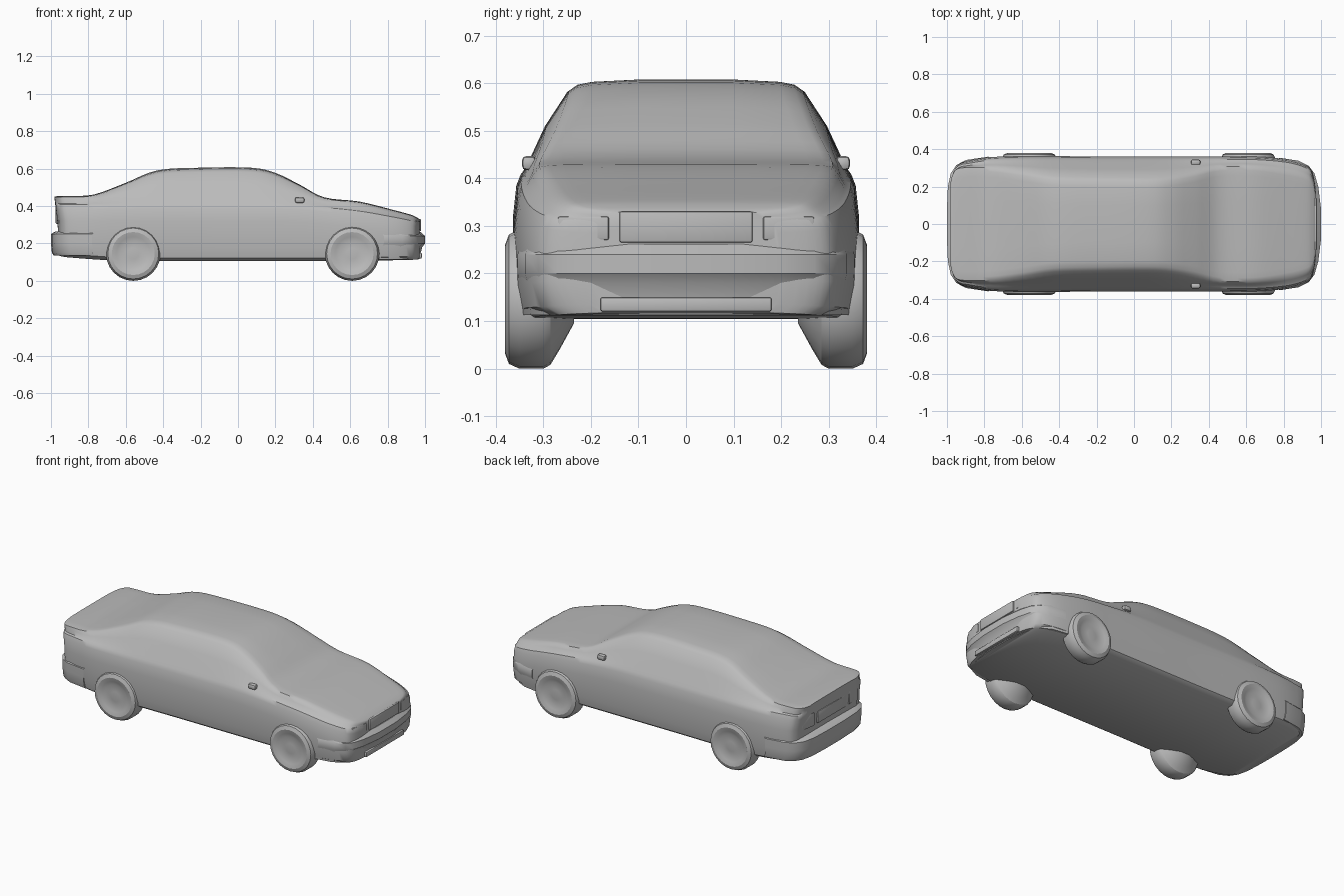
import bpy, bmesh
from math import pi, cos, sin

cube = bpy.data.objects.get("Cube")
if cube:
    bpy.data.objects.remove(cube, do_unlink=True)

grey = bpy.data.materials.new("body grey")
grey.use_nodes = True
colour = (0.5, 0.5, 0.5, 1)
grey.diffuse_color = colour
grey.node_tree.nodes["Principled BSDF"].inputs["Base Color"].default_value = colour


def finish(bm, name, angle=35):
    """Turn a bmesh into a smooth-shaded grey object."""
    bmesh.ops.recalc_face_normals(bm, faces=bm.faces)
    mesh = bpy.data.meshes.new(name)
    bm.to_mesh(mesh)
    bm.free()
    mesh.materials.append(grey)
    obj = bpy.data.objects.new(name, mesh)
    bpy.context.collection.objects.link(obj)
    bpy.ops.object.select_all(action='DESELECT')
    obj.select_set(True)
    bpy.context.view_layer.objects.active = obj
    bpy.ops.object.shade_smooth_by_angle(angle=angle * pi / 180)
    return obj


def loft(name, rings, angle=35):
    """Skin closed rings of points and cap both ends."""
    bm = bmesh.new()
    loops = [[bm.verts.new(p) for p in ring] for ring in rings]
    n = len(loops[0])
    for a, b in zip(loops, loops[1:]):
        for i in range(n):
            j = (i + 1) % n
            bm.faces.new((a[i], a[j], b[j], b[i]))
    bm.faces.new(loops[0])
    bm.faces.new(loops[-1])
    return finish(bm, name, angle)


def block(name, centre, size, turn=0, bevel=0.005):
    """Bevelled box."""
    bm = bmesh.new()
    bmesh.ops.create_cube(bm, size=1)
    bmesh.ops.scale(bm, vec=size, verts=bm.verts)
    bmesh.ops.bevel(bm, geom=bm.edges[:], offset=bevel, segments=2,
                    affect='EDGES', profile=0.5)
    obj = finish(bm, name)
    obj.location = centre
    obj.rotation_euler.z = turn
    return obj


def spline(rows, steps=4):
    """Catmull-Rom interpolation through rows of numbers."""
    out = []
    for k in range(len(rows) - 1):
        p0, p1 = rows[max(k - 1, 0)], rows[k]
        p2, p3 = rows[k + 1], rows[min(k + 2, len(rows) - 1)]
        for s in range(steps):
            t = s / steps
            out.append([b + t / 2 * (c - a + t * (2 * a - 5 * b + 4 * c - d
                        + t * (3 * (b - c) + d - a)))
                        for a, b, c, d in zip(p0, p1, p2, p3)])
    return out + [rows[-1]]


# Body stations: x, half width, underside, beltline, roof half width, top
stations = [
    (-.955, .26, .135, .41, .22, .45),
    (-.94, .305, .13, .41, .27, .453),
    (-.9, .335, .125, .41, .3, .455),
    (-.77, .357, .115, .41, .3, .462),
    (-.6, .363, .105, .41, .28, .525),
    (-.43, .363, .105, .41, .256, .592),
    (-.2, .361, .105, .41, .25, .606),
    (.07, .361, .105, .41, .247, .606),
    (.2, .361, .105, .41, .254, .578),
    (.33, .361, .105, .405, .275, .515),
    (.46, .361, .105, .395, .305, .447),
    (.65, .36, .105, .375, .305, .424),
    (.82, .345, .11, .345, .28, .382),
    (.92, .315, .112, .325, .255, .355),
    (.955, .275, .115, .315, .225, .34),
    (.97, .2, .118, .31, .16, .33),
]


def section(x, w, low, belt, roof, top):
    """Full cross-section: sill, flank, shoulder, side glass and roof."""
    rise = top - belt
    side = w - 0.027
    half = [(w - .035, low), (w - .01, low + .018), (w, low + .07),
            (w, belt - .09), (w - .007, belt - .025), (w - .016, belt - .002),
            (side, belt + rise * .08),
            (side + (roof - side) * .47, belt + rise * .52),
            (roof, belt + rise * .87), (roof - .02, belt + rise * .94),
            (roof - .05, belt + rise * .97), (roof * .4, top - rise * .005)]
    ring = [(y, z) for y, z in half] + [(-y, z) for y, z in reversed(half)]
    # The boot lid overhangs the tail panel
    lean = .18 if x < -.89 else 0
    return [(x - lean * max(0, z - .3), y, z) for y, z in ring]


loft("car_body", [section(*s) for s in spline(stations)], 40)


# Bumpers: stacked plan outlines that wrap around each end
def bumper(name, half, levels):
    plan = half + [(x, -y) for x, y in reversed(half)]
    loft(name, [[(x * k, y * k, z) for x, y in plan] for z, k in levels])


bumper("front_bumper",
       [(.78, .354), (.88, .338), (.935, .31), (.965, .27), (.985, .2), (1, .08)],
       [(.113, .965), (.15, .977), (.18, .985), (.2, 1), (.24, 1), (.262, .975)])
bumper("rear_bumper",
       [(-.78, .36), (-.9, .342), (-.95, .315), (-.98, .27), (-.995, .2), (-1, .08)],
       [(.135, .985), (.15, .995), (.2, 1), (.25, 1), (.265, .975)])

# Nose and tail details
block("grille", (.967, 0, .298), (.022, .28, .066))
block("lower_lip", (.972, 0, .135), (.022, .36, .03))
block("number_plate_panel", (-.967, 0, .34), (.012, .26, .07), bevel=.003)
for s, side in ((1, "left"), (-1, "right")):
    block("headlight_" + side, (.957, s * .215, .295), (.014, .11, .05), s * .2)
    block("tail_light_" + side, (-.962, s * .215, .345), (.012, .1, .08), -s * .15)
    block("door_mirror_" + side, (.33, s * .33, .432), (.05, .03, .03), bevel=.01)

# Wheels: turned profile of distance across and radius
tyre = [(.235, .05), (.265, .105), (.285, .138), (.3, .146), (.35, .146),
        (.372, .136), (.38, .115), (.374, .09), (.366, .07), (.37, .03)]
for end, wheel_x in (("front", .61), ("rear", -.56)):
    for s, side in ((1, "left"), (-1, "right")):
        rings = [[(wheel_x + r * cos(a * pi / 12), s * y, .146 + r * sin(a * pi / 12))
                  for a in range(24)] for y, r in tyre]
        loft(end + "_wheel_" + side, rings, 30)
